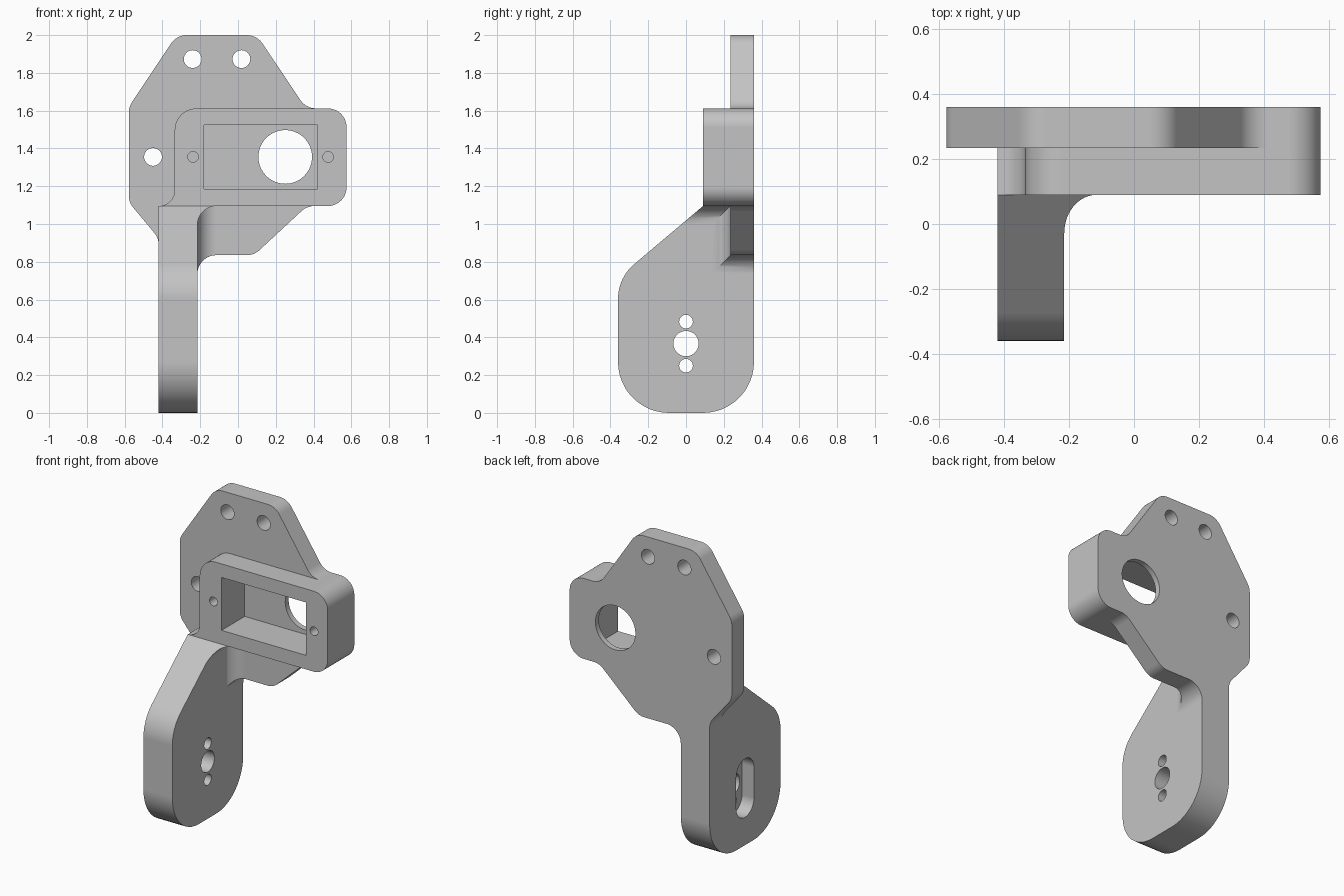
import bpy
import bmesh
import math
from mathutils import Vector

cube = bpy.data.objects.get("Cube")
if cube:
    bpy.data.objects.remove(cube, do_unlink=True)

# Overall levels shared by the parts
BACK, PLATE_FRONT, BOX_FRONT = 0.36, 0.235, 0.09
ARM_L, ARM_R = -0.42, -0.215
BOX_LOW, BOX_TOP, MID = 1.095, 1.612, 1.355
R = 0.1


def rounded(corners, steps=12):
    """Polygon from (u, v) or (u, v, radius) corners, with arcs at the radii."""
    pts = []
    for i, c in enumerate(corners):
        p = Vector(c[:2])
        if len(c) == 2:
            pts.append(p)
            continue
        a = (Vector(corners[i - 1][:2]) - p).normalized()
        b = (Vector(corners[(i + 1) % len(corners)][:2]) - p).normalized()
        half = a.angle(b) / 2
        r = c[2]
        centre = p + (a + b).normalized() * (r / math.sin(half))
        reach = r / math.tan(half)
        start = p + a * reach - centre
        end = p + b * reach - centre
        sweep = math.pi - 2 * half
        for k in range(steps + 1):
            t = k / steps
            pts.append(centre + (start * math.sin((1 - t) * sweep)
                                 + end * math.sin(t * sweep)) / math.sin(sweep))
    return [p for i, p in enumerate(pts) if (p - pts[i - 1]).length > 1e-4]


def circle(u, v, r, n=40):
    return [Vector((u + r * math.cos(math.tau * k / n),
                    v + r * math.sin(math.tau * k / n))) for k in range(n)]


def prism(name, pts, axis, lo, hi):
    """Extrude a flat profile along one axis."""
    place = {"x": lambda p, t: (t, p.x, p.y),
             "y": lambda p, t: (p.x, t, p.y),
             "z": lambda p, t: (p.x, p.y, t)}[axis]
    bm = bmesh.new()
    ends = [[bm.verts.new(place(p, t)) for p in pts] for t in (lo, hi)]
    bm.faces.new(ends[0])
    bm.faces.new(ends[1])
    n = len(pts)
    for i in range(n):
        j = (i + 1) % n
        bm.faces.new((ends[0][i], ends[0][j], ends[1][j], ends[1][i]))
    bmesh.ops.recalc_face_normals(bm, faces=bm.faces)
    mesh = bpy.data.meshes.new(name)
    bm.to_mesh(mesh)
    bm.free()
    obj = bpy.data.objects.new(name, mesh)
    bpy.context.collection.objects.link(obj)
    return obj


def activate(obj):
    bpy.ops.object.select_all(action="DESELECT")
    obj.select_set(True)
    bpy.context.view_layer.objects.active = obj


def combine(obj, other, operation):
    """Boolean the other solid into obj and discard it."""
    mod = obj.modifiers.new("combine", "BOOLEAN")
    mod.operation = operation
    mod.solver = "EXACT"
    mod.object = other
    activate(obj)
    bpy.ops.object.modifier_apply(modifier=mod.name)
    bpy.data.objects.remove(other, do_unlink=True)


# Back plate, running down into the arm
plate_outline = rounded([
    (-0.325, 2, R), (0.1, 2, R), (0.36, BOX_TOP, R), (0.575, BOX_TOP, R),
    (0.575, BOX_LOW, R), (0.365, BOX_LOW, R), (0.085, 0.835, R),
    (ARM_R, 0.835, R), (ARM_R, 0.5), (ARM_L, 0.5), (ARM_L, 0.925, R),
    (-0.578, 1.115, R), (-0.578, 1.62, R)])
bracket = prism("mounting_bracket", plate_outline, "y", PLATE_FRONT, BACK)

# Raised motor housing
housing = prism("housing", rounded([
    (-0.335, BOX_TOP, 0.115), (0.575, BOX_TOP, R), (0.575, BOX_LOW, R),
    (-0.335, BOX_LOW)]), "y", BOX_FRONT, 0.3)

# Side arm: side profile crossed with a front profile that carries the fillets
arm = prism("arm", rounded([
    (-0.36, 0, 0.27), (BACK, 0, 0.27), (BACK, 1.2), (BOX_FRONT, 1.2),
    (BOX_FRONT, BOX_LOW), (-0.36, 0.715, 0.24)]), "x", ARM_L, 0.1)
arm_front = prism("arm_front", rounded([
    (ARM_L, -0.1), (ARM_R, -0.1), (ARM_R, BOX_LOW, R), (-0.1, BOX_LOW),
    (-0.1, 1.18), (-0.335, 1.18), (-0.335, BOX_LOW, 0.085),
    (ARM_L, BOX_LOW)]), "y", -0.6, 0.6)
combine(arm, arm_front, "INTERSECT")

# Upright fillet between arm and plate, trimmed to the plate outline
fillet = prism("fillet", rounded([
    (-0.3, 0.13), (ARM_R, 0.13), (ARM_R, PLATE_FRONT, R),
    (-0.05, PLATE_FRONT), (-0.05, 0.3), (-0.3, 0.3)]), "z", 0.6, 1.15)
trim = prism("trim", plate_outline, "y", 0.05, 0.33)
combine(fillet, trim, "INTERSECT")

for part in (housing, arm, fillet):
    combine(bracket, part, "UNION")

# Motor pocket and shaft opening
pocket = [Vector(p) for p in ((-0.18, 1.185), (0.42, 1.185),
                              (0.42, 1.525), (-0.18, 1.525))]
combine(bracket, prism("pocket", pocket, "y", 0, 0.325), "DIFFERENCE")
combine(bracket, prism("opening", circle(0.25, MID, 0.142, 64), "y", 0.2, 0.5),
        "DIFFERENCE")

# Blind screw holes in the housing, through holes in the plate
for x in (-0.238, 0.477):
    combine(bracket, prism("screw_hole", circle(x, MID, 0.028), "y", 0, 0.29),
            "DIFFERENCE")
for x, z in ((-0.24, 1.873), (0.018, 1.873), (-0.45, MID)):
    combine(bracket, prism("plate_hole", circle(x, z, 0.047), "y", 0, 0.5),
            "DIFFERENCE")

# Slot on the outer side of the arm, with three holes through its floor
slot = rounded([(-0.09, 0.18, 0.089), (0.09, 0.18, 0.089),
                (0.09, 0.555, 0.089), (-0.09, 0.555, 0.089)])
combine(bracket, prism("slot", slot, "x", -0.6, -0.335), "DIFFERENCE")
for z, r in ((0.25, 0.036), (0.367, 0.067), (0.483, 0.036)):
    combine(bracket, prism("arm_hole", circle(0, z, r), "x", -0.5, -0.1),
            "DIFFERENCE")

# Merge flat neighbours left by the joins
bm = bmesh.new()
bm.from_mesh(bracket.data)
bmesh.ops.remove_doubles(bm, verts=bm.verts, dist=1e-5)
bmesh.ops.dissolve_limit(bm, angle_limit=math.radians(0.5),
                         verts=bm.verts, edges=bm.edges)
bm.to_mesh(bracket.data)
bm.free()

# Single grey finish
grey = bpy.data.materials.new("grey_plastic")
grey.use_nodes = True
colour = (0.55, 0.55, 0.55, 1)
grey.diffuse_color = colour
grey.node_tree.nodes["Principled BSDF"].inputs["Base Color"].default_value = colour
bracket.data.materials.clear()
bracket.data.materials.append(grey)
for poly in bracket.data.polygons:
    poly.material_index = 0

activate(bracket)
bpy.ops.object.shade_smooth_by_angle(angle=math.radians(30))
weighted = bracket.modifiers.new("weighted_normals", "WEIGHTED_NORMAL")
weighted.keep_sharp = True
